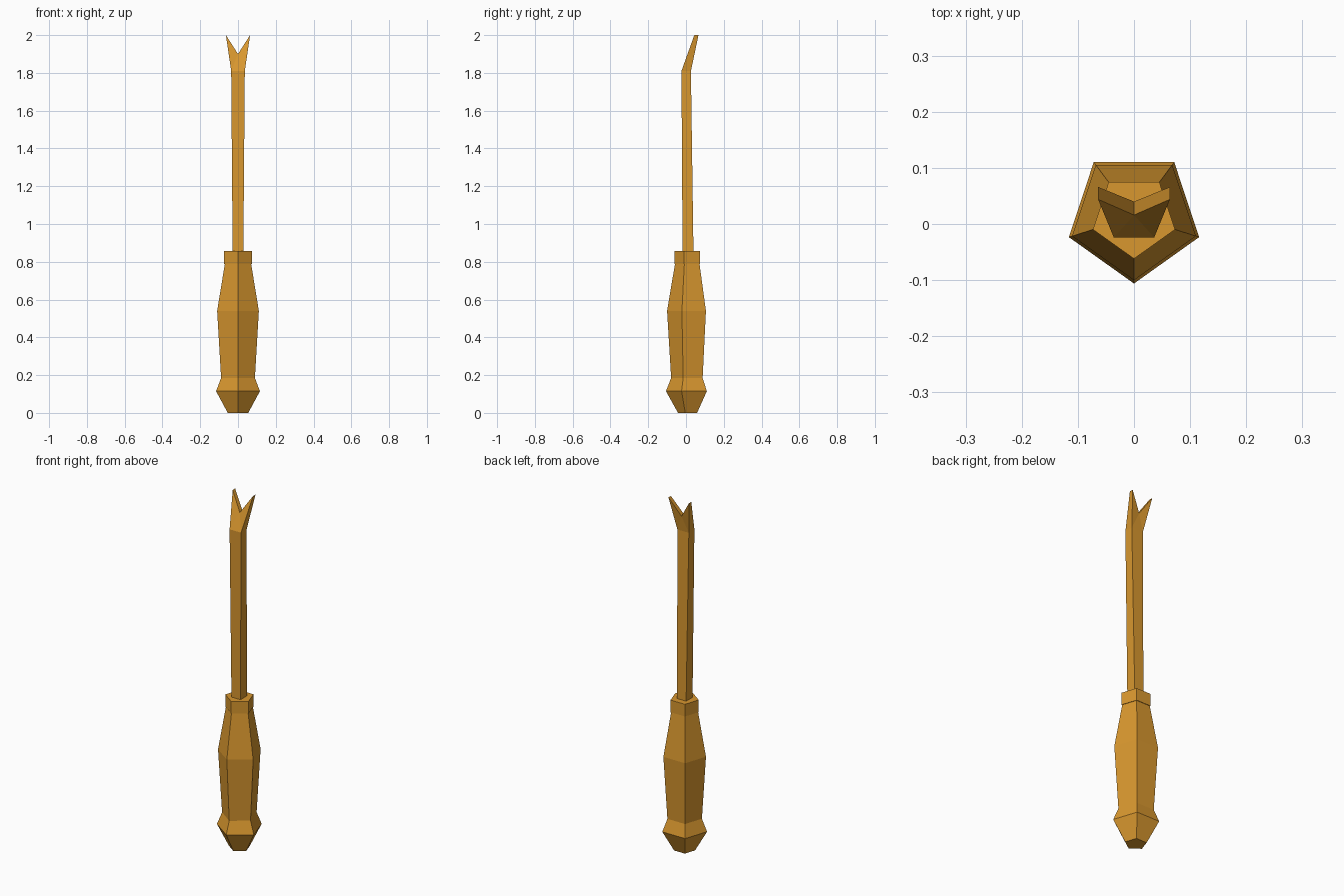
import bpy, bmesh
from math import cos, sin, pi

cube = bpy.data.objects.get("Cube")
if cube:
    bpy.data.objects.remove(cube)

AMBER = (0.69, 0.31, 0.028, 1)
mat = bpy.data.materials.new("amber")
mat.use_nodes = True
mat.diffuse_color = AMBER
mat.node_tree.nodes["Principled BSDF"].inputs["Base Color"].default_value = AMBER


def finish(name, bm):
    bmesh.ops.recalc_face_normals(bm, faces=bm.faces)
    mesh = bpy.data.meshes.new(name)
    bm.to_mesh(mesh)
    bm.free()
    mesh.materials.append(mat)
    bpy.context.collection.objects.link(bpy.data.objects.new(name, mesh))


def loft(name, rings):
    """Skin a stack of equal-length point rings and cap both ends."""
    bm = bmesh.new()
    loops = [[bm.verts.new(p) for p in ring] for ring in rings]
    n = len(loops[0])
    for a, b in zip(loops, loops[1:]):
        for i in range(n):
            j = (i + 1) % n
            bm.faces.new((a[i], a[j], b[j], b[i]))
    bm.faces.new(loops[0])
    bm.faces.new(loops[-1])
    finish(name, bm)


def pentagon(r, z):
    angles = [-pi / 2 + i * 2 * pi / 5 for i in range(5)]
    return [(r * cos(a), 0.0135 + 0.98 * r * sin(a), z) for a in angles]


def bar(w, front, back, z):
    return [(-w, front, z), (w, front, z), (w, back, z), (-w, back, z)]


# Faceted five-sided grip and its collar
grip = [(0.057, 0), (0.122, 0.115), (0.094, 0.185), (0.116, 0.54), (0.073, 0.79)]
loft("handle", [pentagon(r, z) for r, z in grip])
loft("handle_collar", [pentagon(0.077, z) for z in (0.788, 0.857)])

# Slightly tapered square shaft
loft("shaft", [bar(0.028, -0.018, 0.04, 0.82), bar(0.036, -0.024, 0.026, 1.81)])

# Bent, notched tip: front outline bridged to back outline
outline = [(-0.036, 1.81), (0.036, 1.81), (0.064, 2.0), (0, 1.9), (-0.064, 2.0)]
front_y = (-0.024, -0.024, 0.044, 0.016, 0.044)
back_y = (0.026, 0.026, 0.066, 0.04, 0.066)
bm = bmesh.new()
front, back = [[bm.verts.new((x, y, z)) for (x, z), y in zip(outline, ys)]
               for ys in (front_y, back_y)]
base_mid = []
for side, ys in ((front, front_y), (back, back_y)):
    mid = bm.verts.new((0, ys[0], 1.81))
    base_mid.append(mid)
    for tri in ((0, 3, 4), (1, 2, 3)):
        bm.faces.new([side[i] for i in tri])
    bm.faces.new((side[0], mid, side[3]))
    bm.faces.new((mid, side[1], side[3]))
for i in range(1, 5):
    j = (i + 1) % 5
    bm.faces.new((front[i], front[j], back[j], back[i]))
bm.faces.new((front[0], base_mid[0], base_mid[1], back[0]))
bm.faces.new((base_mid[0], front[1], back[1], base_mid[1]))
finish("forked_tip", bm)
